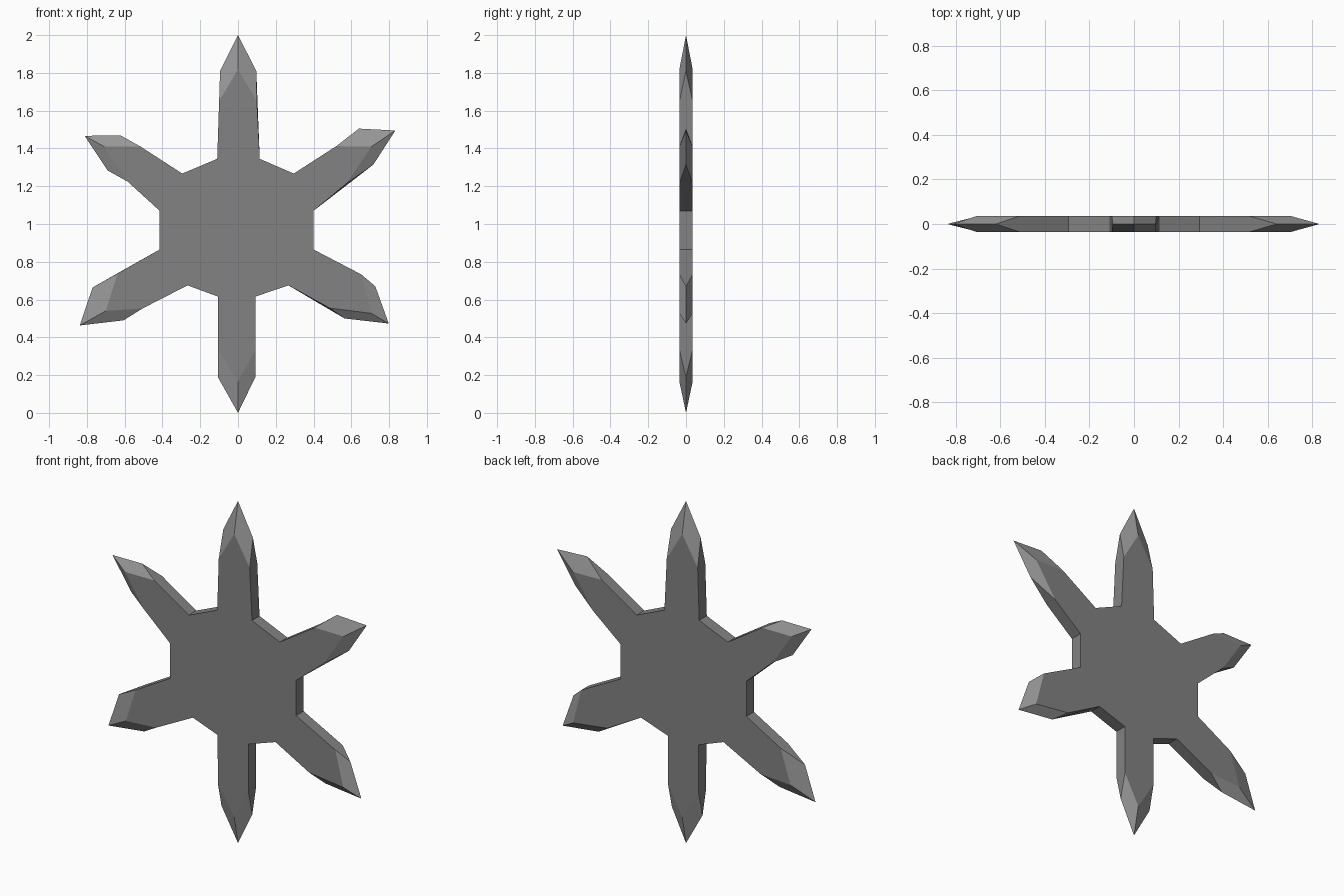
import bpy, bmesh

if "Cube" in bpy.data.objects:
    bpy.data.objects.remove(bpy.data.objects["Cube"])

H = 0.035  # half thickness


def material(name, v):
    m = bpy.data.materials.new(name)
    m.diffuse_color = (v, v, v, 1)
    m.use_nodes = True
    m.node_tree.nodes["Principled BSDF"].inputs["Base Color"].default_value = m.diffuse_color
    return m


# Arms clockwise seen from the front, as (x, z):
# base left, base right, bevel start left, bevel start right,
# shoulder left, shoulder right, bevel apex, tip
ARMS = [
    [(-.11, 1.345), (.115, 1.345), (-.1, 1.65), (.1, 1.65),
     (-.095, 1.81), (.097, 1.81), (0, 1.82), (0, 2)],
    [(.295, 1.267), (.4, 1.07), (.52, 1.412), (.575, 1.215),
     (.64, 1.505), (.717, 1.315), (.706, 1.41), (.833, 1.495)],
    [(.4, .865), (.267, .675), (.653, .733), (.485, .555),
     (.727, .67), (.564, .5), (.706, .527), (.798, .473)],
    [(.093, .616), (-.107, .616), (.092, .335), (-.106, .335),
     (.092, .19), (-.107, .19), (0, .165), (0, 0)],
    [(-.267, .675), (-.415, .865), (-.505, .553), (-.637, .738),
     (-.606, .49), (-.77, .664), (-.7, .54), (-.838, .463)],
    [(-.415, 1.07), (-.295, 1.267), (-.585, 1.225), (-.516, 1.41),
     (-.69, 1.283), (-.62, 1.468), (-.708, 1.41), (-.812, 1.467)],
]

bm = bmesh.new()


def vert(p, y):
    return bm.verts.new((p[0], y, p[1]))


def face(verts, mat=0):
    bm.faces.new(verts).material_index = mat


bases = []
for bl, br, fl, fr, sl, sr, apex, tip in ARMS:
    # mid-plane points shared by both sides
    SL, SR, T = vert(sl, 0), vert(sr, 0), vert(tip, 0)
    sides = []
    for y in (-H, H):
        BL, BR, FL, FR, A = [vert(p, y) for p in (bl, br, fl, fr, apex)]
        face([BL, FL, A, FR, BR])          # flat of the arm
        face([FL, SL, T, A], 1)            # bevelled point
        face([FR, A, T, SR], 1)
        sides.append((BL, BR, FL, FR))
    f, b = sides
    face([f[0], b[0], b[2], SL, f[2]])     # arm walls
    face([f[1], f[3], SR, b[3], b[1]])
    bases.append((f, b))

# Hub: flat plates front and back, walls between neighbouring arms
for s in (0, 1):
    face([v for arm in bases for v in arm[s][:2]])
for i, (f, b) in enumerate(bases):
    nf, nb = bases[(i + 1) % 6]
    face([f[1], nf[0], nb[0], b[1]])

bmesh.ops.recalc_face_normals(bm, faces=bm.faces)
mesh = bpy.data.meshes.new("throwing_star")
bm.to_mesh(mesh)
bm.free()
mesh.materials.append(material("dark steel", 0.225))
mesh.materials.append(material("sharpened steel", 0.31))
star = bpy.data.objects.new("throwing_star", mesh)
bpy.context.collection.objects.link(star)
